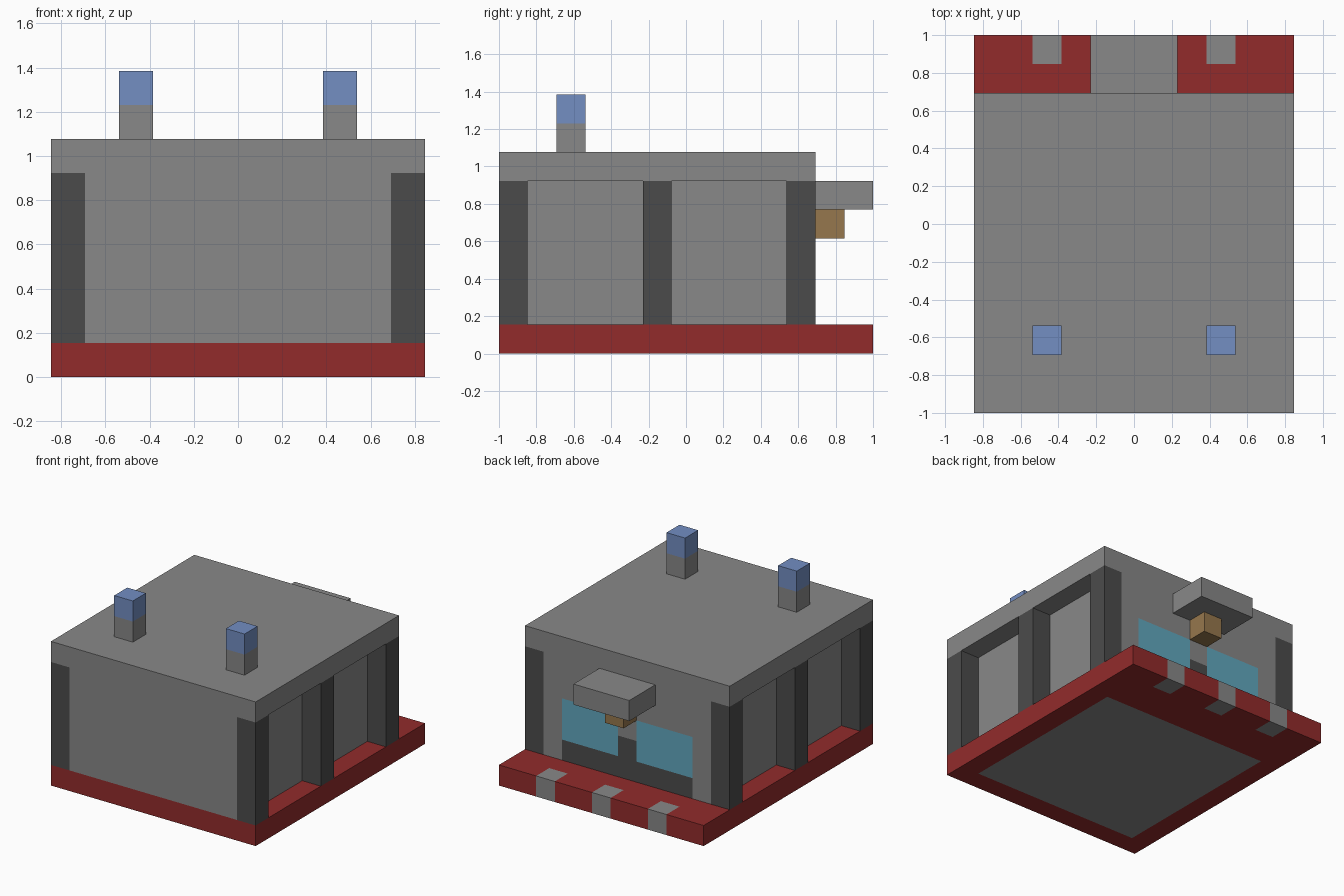
import bpy
import bmesh
from mathutils import Vector

U = 2 / 13  # size of one building block

if "Cube" in bpy.data.objects:
    bpy.data.objects.remove(bpy.data.objects["Cube"], do_unlink=True)


def linear(c):
    c /= 255
    return c / 12.92 if c <= 0.04045 else ((c + 0.055) / 1.055) ** 2.4


def material(name, *rgb):
    colour = [linear(c) for c in rgb] + [1]
    mat = bpy.data.materials.new(name)
    mat.use_nodes = True
    mat.diffuse_color = colour
    bsdf = mat.node_tree.nodes["Principled BSDF"]
    bsdf.inputs["Base Color"].default_value = colour
    bsdf.inputs["Roughness"].default_value = 0.9
    return mat


GREY = material("stone grey", 136, 136, 136)
DARK = material("dark grey", 75, 75, 75)
RED = material("brick red", 146, 43, 43)
BLUE = material("chimney blue", 115, 142, 194)
BROWN = material("wood brown", 150, 119, 77)
TEAL = material("window teal", 97, 167, 190)


def box(name, xs, ys, zs, mats, cuts=((), (), ()), rule=None):
    """Box in block units, sliced along each axis and painted by a rule."""
    lo, hi = (Vector(v) for v in zip(xs, ys, zs))
    bm = bmesh.new()
    bmesh.ops.create_cube(bm, size=1)
    for v in bm.verts:
        v.co = (lo + hi) / 2 + v.co * (hi - lo)
    for axis, places in enumerate(cuts):
        normal = Vector([i == axis for i in range(3)])
        for place in places:
            bmesh.ops.bisect_plane(bm, geom=bm.verts[:] + bm.edges[:] + bm.faces[:],
                                   plane_co=normal * place, plane_no=normal)
    bm.normal_update()
    if rule:
        for f in bm.faces:
            f.material_index = rule(f.calc_center_median(), f.normal)
    bmesh.ops.scale(bm, vec=(U, U, U), verts=bm.verts)
    mesh = bpy.data.meshes.new(name)
    bm.to_mesh(mesh)
    bm.free()
    for m in mats:
        mesh.materials.append(m)
    obj = bpy.data.objects.new(name, mesh)
    bpy.context.collection.objects.link(obj)
    return obj


# Base slab: three grey blocks along the rear edge, grey floor underneath
def base_paint(c, n):
    rear_block = c.y > 5.5 and (abs(c.x) < 0.5 or 2.5 < abs(c.x) < 3.5)
    floor = n.z < -0.5 and abs(c.x) < 4.5 and -5.5 < c.y < 3.5
    return int(rear_block or floor)


box("base_slab", (-5.5, 5.5), (-6.5, 6.5), (0, 1), [RED, GREY],
    ((-4.5, -3.5, -2.5, -0.5, 0.5, 2.5, 3.5, 4.5), (-5.5, 3.5, 5.5), ()), base_paint)


# Main walls: windows and dark panelling on the rear face
def wall_paint(c, n):
    if n.y < 0.5 or abs(c.x) > 3.5 or c.z > 4:
        return 0
    if abs(c.x) < 0.5:
        return 1 if c.z < 3 else 0
    return 1 if c.z < 2 else 2


box("walls", (-4.5, 4.5), (-6.5, 4.5), (1, 6), [GREY, DARK, TEAL],
    ((-3.5, -0.5, 0.5, 3.5), (), (2, 3, 4)), wall_paint)

# Roof slab
box("roof", (-5.5, 5.5), (-6.5, 4.5), (6, 7), [GREY])

# Side posts and chimneys
for side, s in (("right", -1), ("left", 1)):
    for place, y in (("front", -6), ("middle", -1), ("rear", 4)):
        box(f"{place}_{side}_post", (s * 5 - 0.5, s * 5 + 0.5),
            (y - 0.5, y + 0.5), (1, 6), [DARK])
    box(f"{side}_chimney", (s * 3 - 0.5, s * 3 + 0.5), (-4.5, -3.5), (7, 9),
        [GREY, BLUE], ((), (), (8,)), lambda c, n: int(c.z > 8))

# Rear canopy and the bracket under it
box("rear_canopy", (-1.5, 1.5), (4.5, 6.5), (5, 6), [GREY])
box("canopy_bracket", (-0.5, 0.5), (4.5, 5.5), (4, 5), [BROWN])
